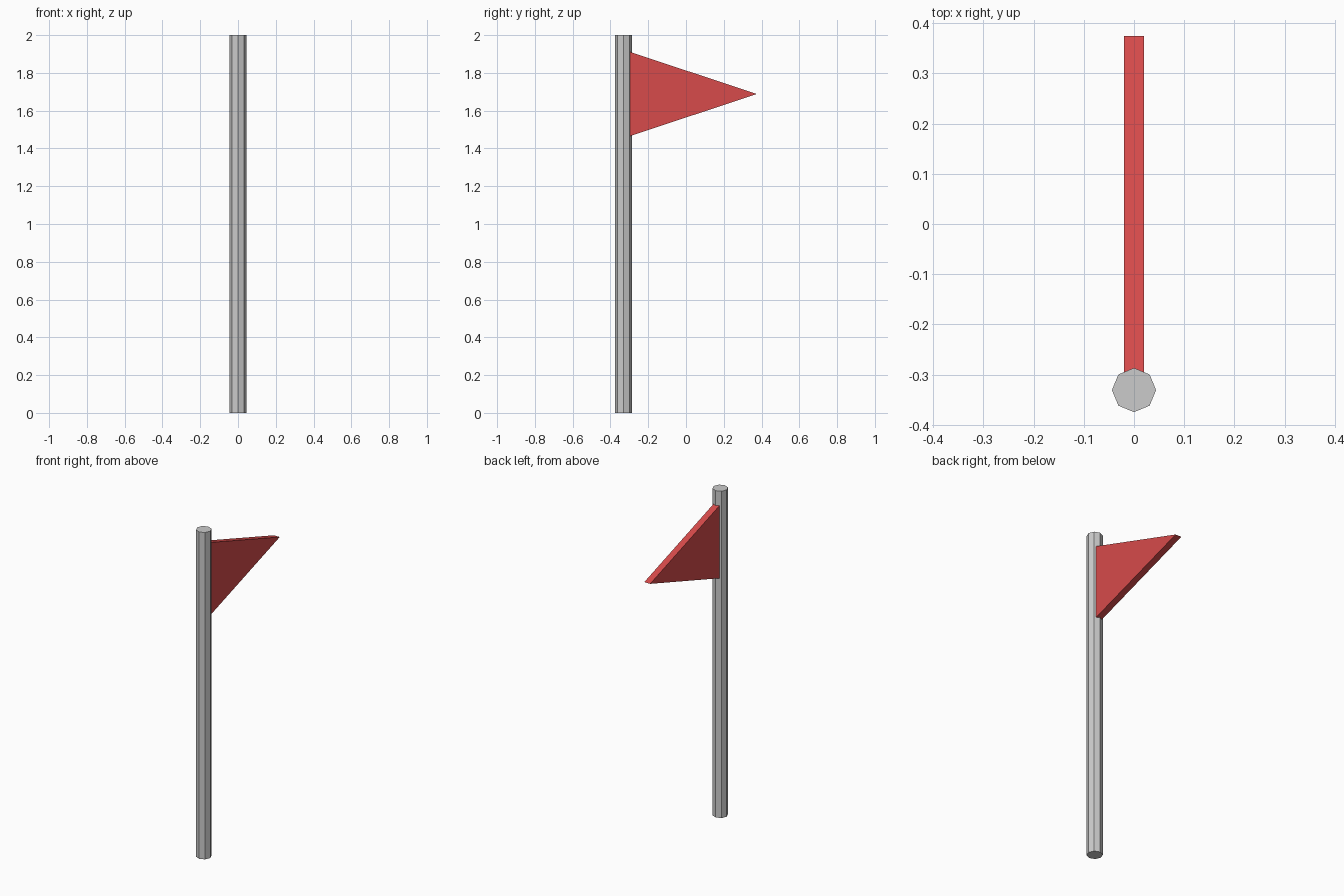
import bpy, bmesh

if "Cube" in bpy.data.objects:
    bpy.data.objects.remove(bpy.data.objects["Cube"])

def material(name, color):
    m = bpy.data.materials.new(name)
    m.diffuse_color = color
    m.use_nodes = True
    m.node_tree.nodes["Principled BSDF"].inputs["Base Color"].default_value = m.diffuse_color
    return m

# Octagonal pole
bpy.ops.mesh.primitive_cylinder_add(vertices=8, radius=0.044, depth=2.0,
                                    location=(0, -0.331, 1.0))
pole = bpy.context.object
pole.name = "pole"

# Triangular pennant: side profile extruded across x
profile = [(-0.299, 1.465), (0.375, 1.688), (-0.299, 1.912)]
half_thickness = 0.02
bm = bmesh.new()
face = bm.faces.new([bm.verts.new((-half_thickness, y, z)) for y, z in profile])
ext = bmesh.ops.extrude_face_region(bm, geom=[face])
verts = [g for g in ext["geom"] if isinstance(g, bmesh.types.BMVert)]
bmesh.ops.translate(bm, verts=verts, vec=(2 * half_thickness, 0, 0))
bmesh.ops.recalc_face_normals(bm, faces=bm.faces)
mesh = bpy.data.meshes.new("flag")
bm.to_mesh(mesh)
bm.free()
flag = bpy.data.objects.new("flag", mesh)
bpy.context.collection.objects.link(flag)
mesh.materials.append(material("flag red", (0.68, 0.07, 0.07, 1)))
